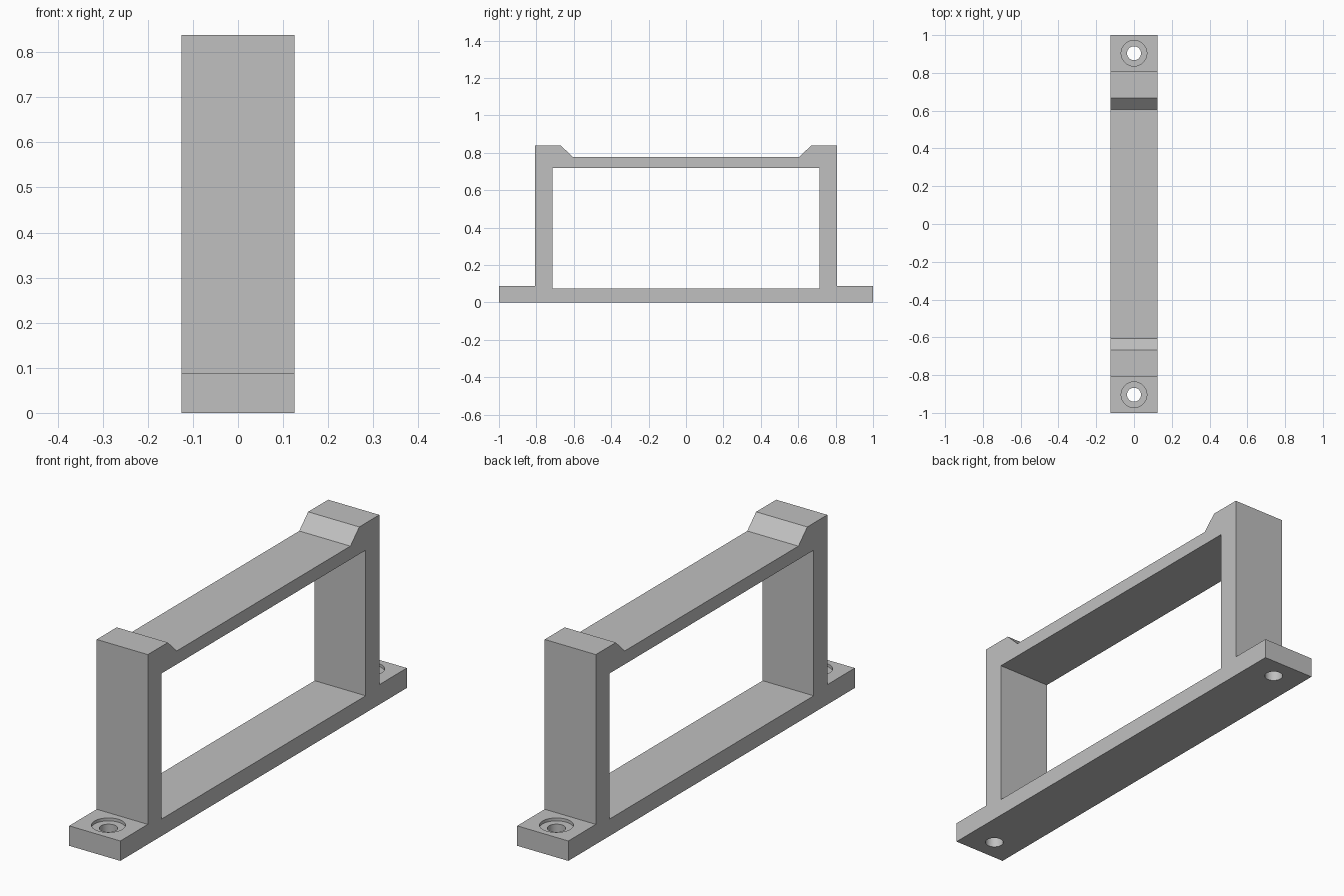
import bpy
import bmesh

if "Cube" in bpy.data.objects:
    bpy.data.objects.remove(bpy.data.objects["Cube"], do_unlink=True)

WIDTH = 0.25
FLANGE_TOP = 0.088
FLOOR_TOP = 0.075

grey = bpy.data.materials.new("plain grey")
grey.use_nodes = True
colour = (0.53, 0.53, 0.53, 1)
grey.diffuse_color = colour
grey.node_tree.nodes["Principled BSDF"].inputs["Base Color"].default_value = colour


def add_object(name, bm):
    bmesh.ops.recalc_face_normals(bm, faces=bm.faces)
    mesh = bpy.data.meshes.new(name)
    bm.to_mesh(mesh)
    bm.free()
    mesh.materials.append(grey)
    obj = bpy.data.objects.new(name, mesh)
    bpy.context.collection.objects.link(obj)
    return obj


def extrude_profile(name, half, width):
    """Mirror a half profile of (y, z) points and extrude it along x."""
    points = half + [(-y, z) for y, z in reversed(half)]
    bm = bmesh.new()
    face = bm.faces.new([bm.verts.new((-width / 2, y, z)) for y, z in points])
    side = bmesh.ops.extrude_face_region(bm, geom=[face])["geom"]
    verts = [v for v in side if isinstance(v, bmesh.types.BMVert)]
    bmesh.ops.translate(bm, verts=verts, vec=(width, 0, 0))
    return add_object(name, bm)


def cylinder(name, radius, y, bottom, top):
    bm = bmesh.new()
    bmesh.ops.create_cone(bm, cap_ends=True, segments=48, radius1=radius,
                          radius2=radius, depth=top - bottom)
    bmesh.ops.translate(bm, verts=bm.verts, vec=(0, y, (top + bottom) / 2))
    return add_object(name, bm)


# Bracket body: flange, upright, raised shoulder with ramp, top rail
bracket = extrude_profile("bracket_frame", [
    (1, 0), (1, FLANGE_TOP), (0.808, FLANGE_TOP), (0.808, 0.838),
    (0.668, 0.838), (0.606, 0.777)], WIDTH)

# Rectangular opening
cutters = [extrude_profile("opening_cutter", [(0.713, FLOOR_TOP), (0.713, 0.718)],
                           WIDTH * 2)]

# Counterbored screw holes in both flanges
for end, sign in (("front", -1), ("back", 1)):
    y = sign * 0.904
    cutters.append(cylinder(end + "_hole_cutter", 0.037, y, -0.1, 0.2))
    cutters.append(cylinder(end + "_recess_cutter", 0.068, y, FLOOR_TOP, 0.2))

for cutter in cutters:
    cutter.hide_render = True
    cutter.hide_viewport = True
    cut = bracket.modifiers.new(cutter.name, "BOOLEAN")
    cut.operation = "DIFFERENCE"
    cut.solver = "EXACT"
    cut.object = cutter

# Apply the cuts, then remove the helpers
bpy.context.view_layer.update()
graph = bpy.context.evaluated_depsgraph_get()
result = bpy.data.meshes.new_from_object(bracket.evaluated_get(graph))
bracket.modifiers.clear()
bracket.data = result
for cutter in cutters:
    bpy.data.objects.remove(cutter, do_unlink=True)

# Smooth hole walls with sharp rims
bpy.ops.object.select_all(action="DESELECT")
bracket.select_set(True)
bpy.context.view_layer.objects.active = bracket
bpy.ops.object.shade_smooth_by_angle(angle=0.5)
